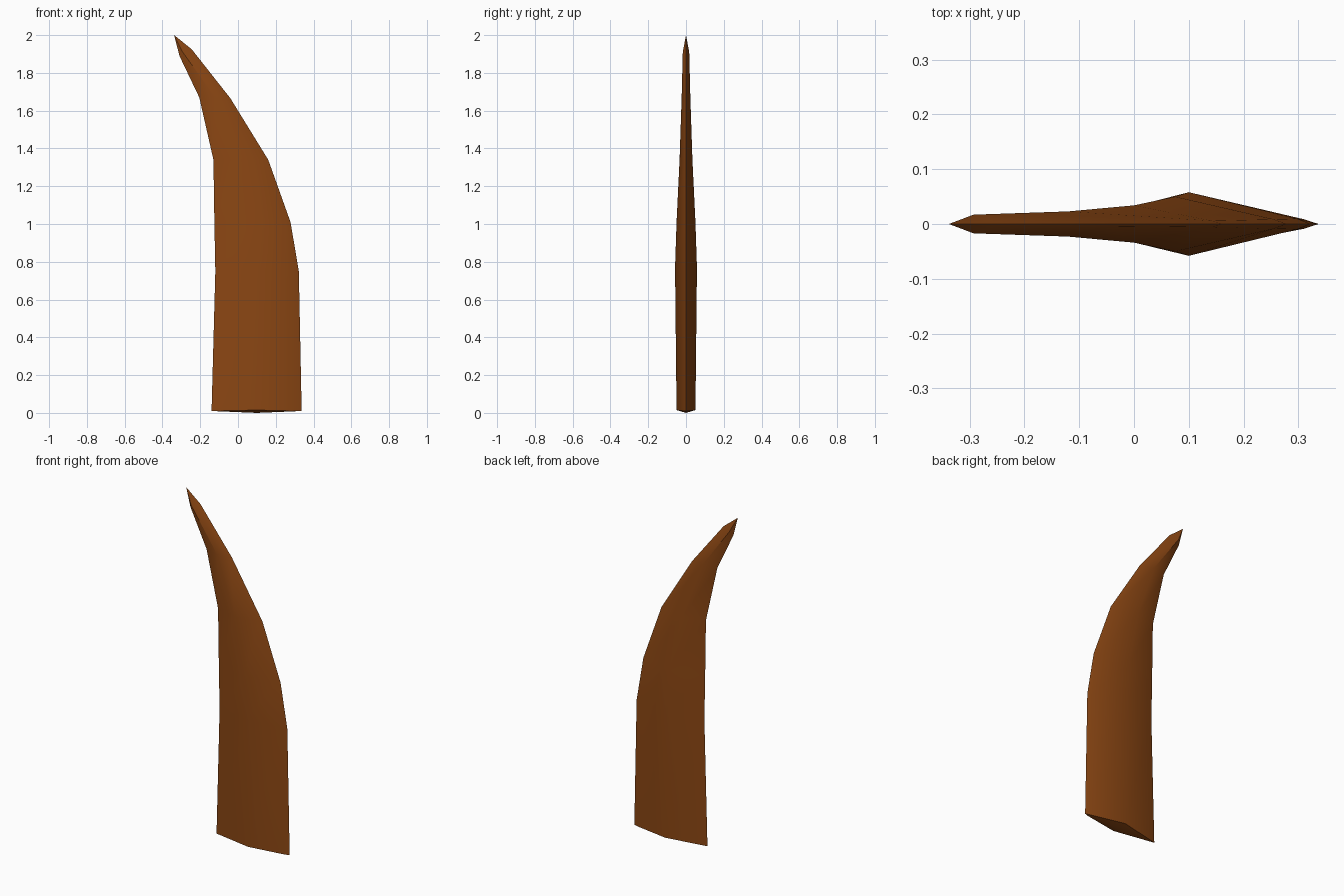
import bpy, bmesh

if "Cube" in bpy.data.objects:
    bpy.data.objects.remove(bpy.data.objects["Cube"])

# Sections from base to tip: (left x, z), (ridge x, half depth, z), (right x, z)
SECTIONS = [
    ((-0.14, 0.01), (0.10, 0.050, 0.015), (0.337, 0.01)),
    ((-0.12, 0.75), (0.10, 0.058, 0.77), (0.322, 0.75)),
    ((-0.125, 1.01), (0.075, 0.050, 1.01), (0.278, 1.01)),
    ((-0.13, 1.34), (0.00, 0.034, 1.34), (0.16, 1.34)),
    ((-0.205, 1.67), (-0.12, 0.023, 1.67), (-0.04, 1.665)),
    ((-0.31, 1.89), (-0.293, 0.017, 1.91), (-0.245, 1.925)),
]

mat = bpy.data.materials.new("horn brown")
mat.diffuse_color = (0.258, 0.062, 0.0065, 1)
mat.use_nodes = True
mat.node_tree.nodes["Principled BSDF"].inputs["Base Color"].default_value = mat.diffuse_color

bm = bmesh.new()
rings = []
for (lx, lz), (mx, d, mz), (rx, rz) in SECTIONS:
    # Flattened diamond with a slightly blunted right edge
    cx = rx - 0.11 * (rx - mx)
    pts = [(lx, 0, lz), (mx, -d, mz), (cx, -0.17 * d, rz), (rx, 0, rz),
           (cx, 0.17 * d, rz), (mx, d, mz)]
    rings.append([bm.verts.new(p) for p in pts])

# Sides
for a, b in zip(rings, rings[1:]):
    for i in range(6):
        j = (i + 1) % 6
        bm.faces.new((a[i], a[j], b[j], b[i]))

# Pointed tip and shallow bottom cap
tip = bm.verts.new((-0.338, 0, 2.0))
base = bm.verts.new((0.10, 0, 0.0))
for i in range(6):
    j = (i + 1) % 6
    bm.faces.new((rings[-1][i], rings[-1][j], tip))
    bm.faces.new((rings[0][j], rings[0][i], base))
bmesh.ops.recalc_face_normals(bm, faces=bm.faces)

mesh = bpy.data.meshes.new("curved_horn")
bm.to_mesh(mesh)
bm.free()
mesh.materials.append(mat)
horn = bpy.data.objects.new("curved_horn", mesh)
bpy.context.collection.objects.link(horn)
bpy.context.view_layer.objects.active = horn
horn.select_set(True)
bpy.ops.object.shade_smooth_by_angle(angle=0.6)
